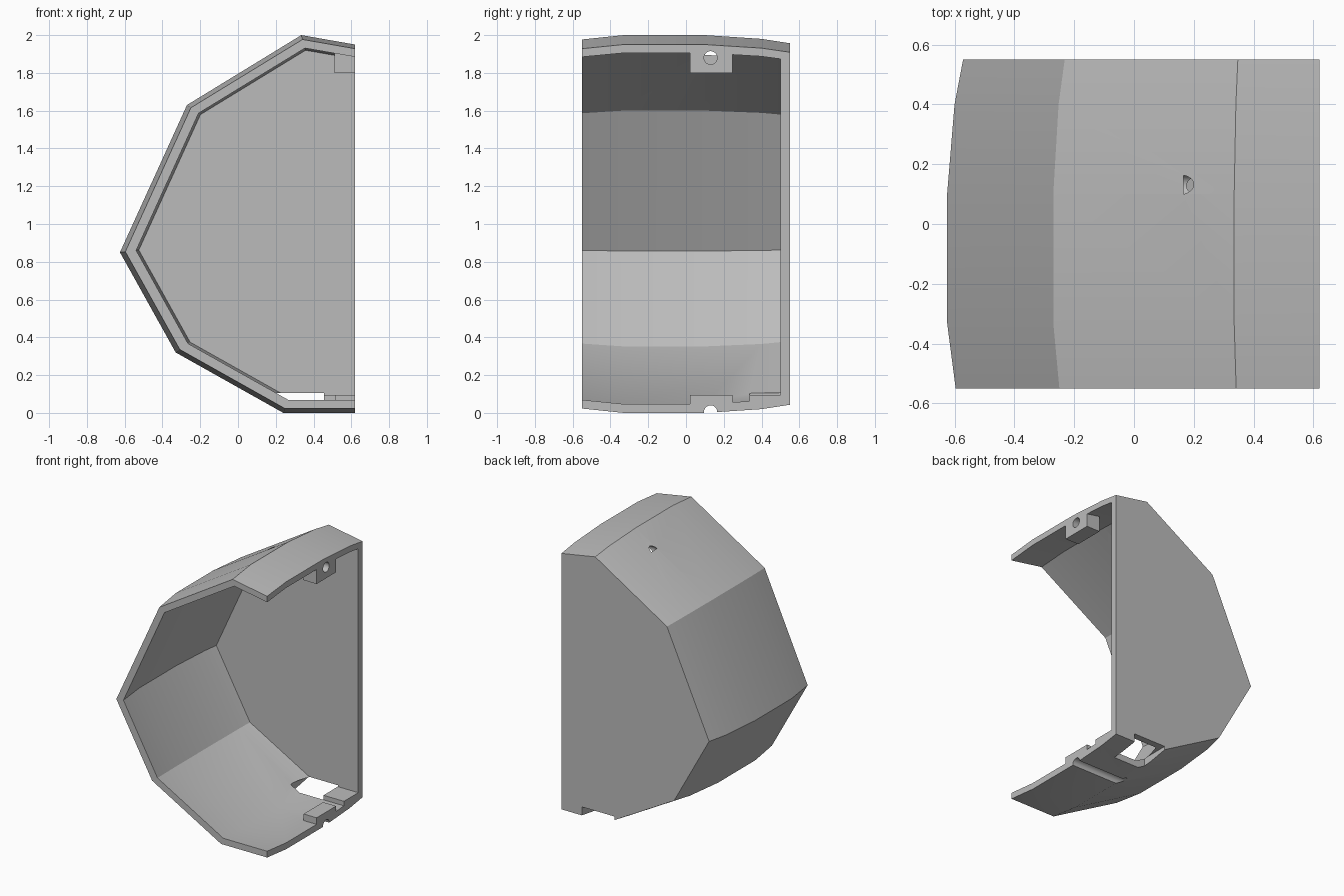
import bpy, bmesh
from mathutils import Matrix, Vector

cube = bpy.data.objects.get("Cube")
if cube:
    bpy.data.objects.remove(cube, do_unlink=True)

OPEN_X, MID_Z = 0.62, 1.0      # centre that the cross-sections shrink towards
WALL = 0.953                   # inner skin relative to outer skin

# Half-shell cross-section (x, z) and its size at each depth (y, scale)
PROFILE = [(0.62, 1.95), (0.335, 2.0), (-0.27, 1.63), (-0.625, 0.85),
           (-0.33, 0.32), (0.24, 0.0), (0.62, 0.0)]
BULGE = [(-0.55, 0.977), (-0.33, 1.0), (0.1, 1.0), (0.4, 0.98), (0.55, 0.957)]

grey = bpy.data.materials.new("Plain grey")
grey.use_nodes = True
grey.diffuse_color = (0.5, 0.5, 0.5, 1)
grey.node_tree.nodes["Principled BSDF"].inputs["Base Color"].default_value = (0.5, 0.5, 0.5, 1)


def finish(name, bm):
    bmesh.ops.recalc_face_normals(bm, faces=bm.faces)
    mesh = bpy.data.meshes.new(name)
    bm.to_mesh(mesh)
    bm.free()
    mesh.materials.append(grey)
    ob = bpy.data.objects.new(name, mesh)
    bpy.context.collection.objects.link(ob)
    return ob


def box(name, low, high):
    bm = bmesh.new()
    low, high = Vector(low), Vector(high)
    bmesh.ops.create_cube(bm, size=1)
    for v in bm.verts:
        v.co = (low + high) / 2 + v.co * (high - low)
    return finish(name, bm)


def rod(name, x0, x1, y, z, radius):
    bm = bmesh.new()
    place = Matrix.Translation(((x0 + x1) / 2, y, z)) @ Matrix.Rotation(1.5707963, 4, "Y")
    bmesh.ops.create_cone(bm, cap_ends=True, segments=32, radius1=radius,
                          radius2=radius, depth=x1 - x0, matrix=place)
    return finish(name, bm)


def boolean(target, tool, operation):
    mod = target.modifiers.new(tool.name, "BOOLEAN")
    mod.operation, mod.solver, mod.object = operation, "EXACT", tool
    bpy.context.view_layer.objects.active = target
    bpy.ops.object.modifier_apply(modifier=mod.name)
    bpy.data.objects.remove(tool, do_unlink=True)


def ring(bm, y, scale):
    return [bm.verts.new((OPEN_X + (x - OPEN_X) * scale, y, MID_Z + (z - MID_Z) * scale))
            for x, z in PROFILE]


def bridge(bm, a, b):
    for i in range(len(a) - 1):
        bm.faces.new((a[i], a[i + 1], b[i + 1], b[i]))


# Shell: outer skin, inner skin, open front and open side, closed back wall
bm = bmesh.new()
outer = [ring(bm, y, s) for y, s in BULGE]
inner = [ring(bm, y, s * WALL) for y, s in BULGE[:-1] + [(0.5, 0.965)]]
for skin in (outer, inner):
    for a, b in zip(skin, skin[1:]):
        bridge(bm, a, b)
bridge(bm, outer[0], inner[0])
bm.faces.new(outer[-1])
bm.faces.new(inner[-1])
for end in (0, -1):
    for i in range(len(outer) - 1):
        bm.faces.new((outer[i][end], outer[i + 1][end], inner[i + 1][end], inner[i][end]))
bm.faces.new((outer[-1][0], outer[-1][-1], inner[-1][-1], inner[-1][0]))
shell = finish("half_shell", bm)

# Fastening tabs at top and bottom, and a raised ledge beside the outlet
boolean(shell, box("top_tab", (0.51, 0.02, 1.8), (0.62, 0.245, 1.925)), "UNION")
boolean(shell, box("bottom_tab", (0.515, 0.02, 0.03), (0.62, 0.245, 0.095)), "UNION")
boolean(shell, box("outlet_ledge", (0.455, 0.335, 0.045), (0.62, 0.52, 0.095)), "UNION")

# Outlet through the floor and back wall, and the two screw channels
boolean(shell, box("outlet_cut", (0.19, 0.335, -0.1), (0.455, 0.7, 0.105)), "DIFFERENCE")
boolean(shell, rod("top_screw_hole", 0.165, 0.8, 0.13, 1.88, 0.035), "DIFFERENCE")
boolean(shell, rod("bottom_screw_hole", 0.165, 0.8, 0.13, 0.005, 0.035), "DIFFERENCE")

# Soft shading along the bulge, crisp at the facets
bpy.ops.object.select_all(action="DESELECT")
shell.select_set(True)
bpy.context.view_layer.objects.active = shell
bpy.ops.object.shade_smooth_by_angle(angle=0.52)
